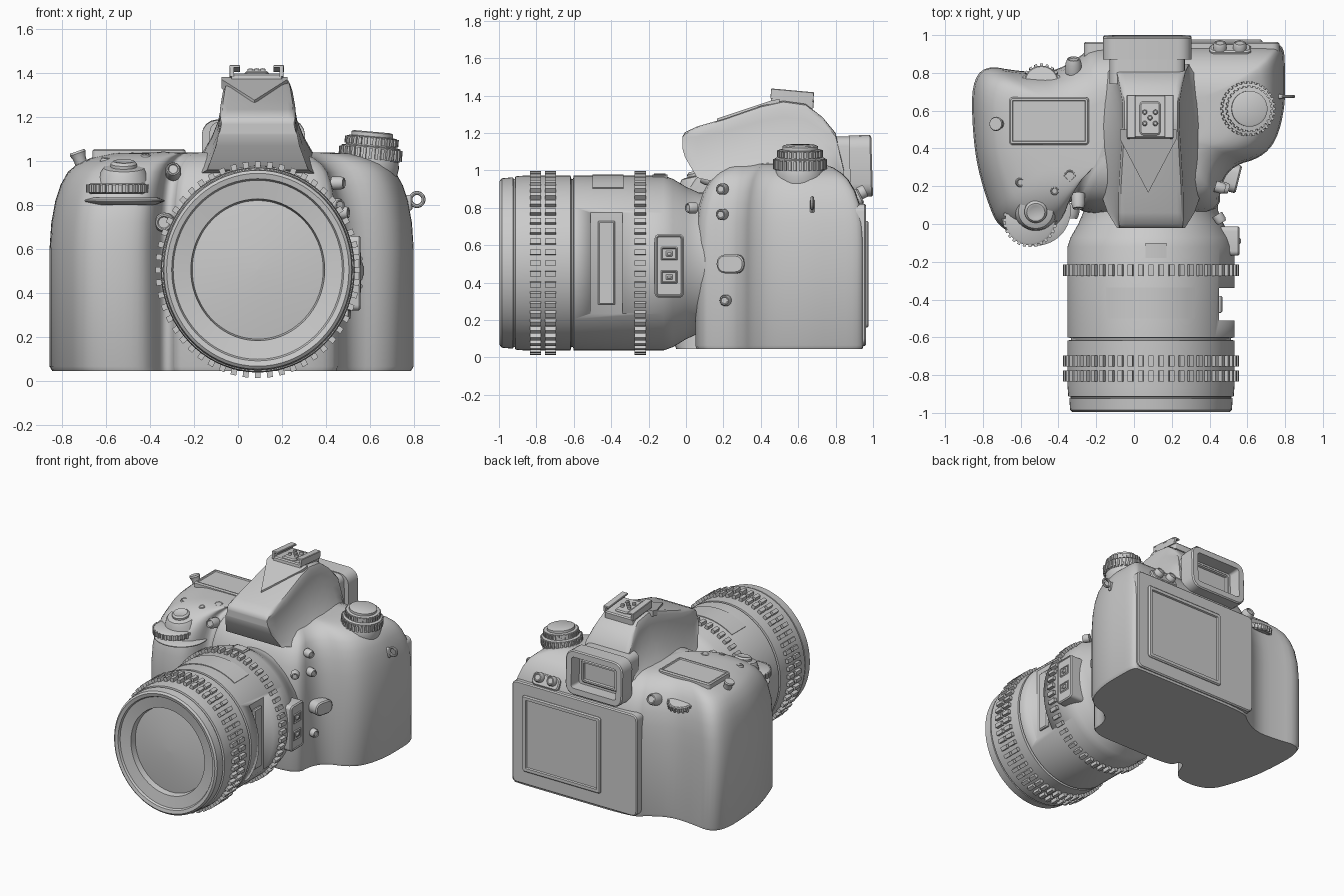
import bpy, bmesh, math
from mathutils import Vector

if "Cube" in bpy.data.objects:
    bpy.data.objects.remove(bpy.data.objects["Cube"])

CX, CZ, ZS = 0.09, 0.505, 1.058      # lens axis and slight vertical stretch


def finish(name, bm, angle=35):
    bmesh.ops.recalc_face_normals(bm, faces=bm.faces)
    me = bpy.data.meshes.new(name)
    bm.to_mesh(me)
    bm.free()
    me.polygons.foreach_set("use_smooth", [True] * len(me.polygons))
    me.set_sharp_from_angle(angle=math.radians(angle))
    ob = bpy.data.objects.new(name, me)
    bpy.context.collection.objects.link(ob)
    return ob


def add_loft(bm, rings):
    vs = [[bm.verts.new(p) for p in r] for r in rings]
    n = len(vs[0])
    for a, b in zip(vs, vs[1:]):
        for i in range(n):
            j = (i + 1) % n
            bm.faces.new((a[i], a[j], b[j], b[i]))
    bm.faces.new(vs[0][::-1])
    bm.faces.new(vs[-1])


def loft(name, rings, angle=35):
    bm = bmesh.new()
    add_loft(bm, rings)
    return finish(name, bm, angle)


def chaikin(pts, times=2):
    for _ in range(times):
        out = []
        for i, p in enumerate(pts):
            a, b = Vector(p), Vector(pts[(i + 1) % len(pts)])
            out += [a.lerp(b, 0.25), a.lerp(b, 0.75)]
        pts = out
    return pts


def basis(d):
    w = Vector(d).normalized()
    u = Vector((0, 1, 0)) if abs(w.x) > 0.9 else Vector((1, 0, 0))
    u = (u - w * u.dot(w)).normalized()
    return u, w.cross(u), w


def turned(name, base, d, profile, segs=28):
    """Round part: profile of (radius, height) along direction d."""
    u, v, w = basis(d)
    o = Vector(base)
    ang = [2 * math.pi * i / segs for i in range(segs)]
    return loft(name, [[o + w * h + (u * math.cos(a) + v * math.sin(a)) * r for a in ang]
                       for r, h in profile])


def button(name, base, d, r, h):
    return turned(name, base, d, [(r, 0), (r, h * .7), (r * .8, h), (r * .65, h), (r * .55, h * .93)])


def block(name, c, d, hw, hh, depth, r=.02, border=0, sink=0):
    """Rounded slab, outer face centred at c facing d; optional sunken middle."""
    u, v, w = basis(d)
    o = Vector(c)

    def ring(inset, h):
        pts = []
        for k, (sx, sy) in enumerate(((1, 1), (-1, 1), (-1, -1), (1, -1))):
            rr = max(r - inset, .003)
            for i in range(5):
                a = math.pi / 2 * (k + i / 4)
                pts.append(o + u * (sx * (hw - inset - rr) + rr * math.cos(a))
                           + v * (sy * (hh - inset - rr) + rr * math.sin(a)) + w * h)
        return pts
    b = min(.008, depth * .3)
    rings = [ring(0, -depth), ring(0, -b), ring(b, 0)]
    if border:
        rings += [ring(border, 0), ring(border + .004, -sink)]
    return loft(name, rings)


def ribs(name, base, d, R, count, bands, width, out, stretch=1.0):
    """Knurling: small boxes around an axis, one set per (h0, h1) band."""
    u, v, w = basis(d)
    bm = bmesh.new()
    for h0, h1 in bands:
        for i in range(count):
            a = 2 * math.pi * i / count
            rd = u * math.cos(a) + v * math.sin(a)
            tg = (v * math.cos(a) - u * math.sin(a)) * width / 2
            rings = []
            for h in (h0, h1):
                q = [rd * (R - .015) - tg, rd * (R + out) - tg, rd * (R + out) + tg, rd * (R - .015) + tg]
                rings.append([Vector((p.x, p.y, p.z * stretch)) + w * h + Vector(base) for p in q])
            add_loft(bm, rings)
    return finish(name, bm)


# Body: plan outline lofted upwards with shrinking shoulders
plan = [(.45, .05), (.46, .22), (.53, .31), (.67, .35), (.755, .44), (.80, .62), (.80, .80), (.795, .94),
        (.74, .95), (.3, .95), (-.22, .95), (-.29, .88), (-.44, .80), (-.62, .81), (-.79, .84), (-.86, .74),
        (-.855, .5), (-.83, .3), (-.77, .1), (-.72, -.01), (-.62, -.06), (-.46, -.06), (-.39, .0),
        (-.35, .12), (-.30, .12), (-.28, .05), (.1, .05)]
plan = chaikin(plan)
levels = [(.045, .985, .985), (.065, 1, 1), (.6, 1, 1), (.72, .99, .99), (.82, .968, .955), (.89, .94, .90),
          (.95, .90, .82), (.985, .85, .74), (1.015, .77, .64), (1.035, .66, .52), (1.04, .5, .4)]
loft("camera_body", [[(-.03 + (p[0] + .03) * sx, .5 + (p[1] - .5) * sy, z) for p in plan]
                     for z, sx, sy in levels], 50)

# Viewfinder hump: sections from front to back (y, base z, top z, top half width, base half width)
hump = [(-.02, 1.12, 1.18, .165, .18), (-.005, 1.07, 1.205, .17, .19), (.06, .96, 1.235, .172, .23),
        (.2, .93, 1.275, .17, .28), (.4, .94, 1.345, .158, .32), (.52, .94, 1.372, .15, .33),
        (.64, .94, 1.355, .15, .32), (.73, .94, 1.285, .165, .30), (.80, .94, 1.2, .18, .27), (.845, .9, 1.0, .2, .25)]
rings = []
for y, zb, zt, wt, wb in hump:
    side = [(wt + (wb - wt) * (1 - t) ** 2.2, zb + (zt - zb) * t) for t in (0, .12, .25, .4, .6, .8, .93)]
    side += [(wt * .93, zb + (zt - zb) * .985), (wt * .8, zt)]
    rings.append([(CX + w, y, z) for w, z in side] + [(CX - w, y, z) for w, z in reversed(side)])
loft("viewfinder_hump", rings, 40)

# Raised wedge on top of the hump
wedge = [(.075, .165, 1.265), (.225, .45, 1.36), (.225, .5, 1.37), (-.075, .5, 1.37), (-.075, .45, 1.36)]
loft("hump_wedge", [[(x, y, z - .03) for x, y, z in wedge], [(x, y, z + .012) for x, y, z in wedge]])

# Accessory shoe
tilt = (0, .09, 1)
block("shoe_plate", (.085, .57, 1.39), tilt, .115, .115, .05, .01)
for s in (-1, 1):
    block("shoe_rail_wall", (.085 + s * .113, .57, 1.425), tilt, .01, .115, .05, .005)
    block("shoe_rail_lip", (.085 + s * .1, .57, 1.428), tilt, .024, .115, .012, .005)
block("shoe_contact_pad", (.085, .56, 1.403), tilt, .055, .09, .03, .02)
for dx, dy in ((0, 0), (-.028, -.03), (.028, -.03), (-.028, .03), (.028, .03)):
    turned("shoe_contact", (.085 + dx, .56 + dy, 1.39), tilt, [(.013, 0), (.013, .028), (.008, .032)], 12)

# Eyepiece
block("eyepiece_base", (.07, .90, 1.0), (0, 1, 0), .20, .18, .16, .05)
block("eyepiece_cup", (.07, .995, 1.025), (0, 1, .03), .235, .165, .12, .07, .05, .09)
block("eyepiece_window", (.07, .93, 1.02), (0, 1, 0), .15, .085, .03, .02, .02, .015)

# Back panel and screen
block("back_panel", (.2525, .963, .44), (0, 1, 0), .518, .38, .12, .04)
block("screen", (.355, .976, .445), (0, 1, 0), .325, .285, .03, .02, .03, .012)
block("rear_button_base", (.51, .935, .865), (0, 1, .5), .11, .045, .12, .03)
for x in (.455, .56):
    button("rear_button", (x, .925, .875), (0, 1, .5), .035, .04)

# Right-hand top display and buttons
block("top_display", (-.45, .545, 1.055), (0, 0, 1), .212, .127, .11, .02, .018, .008)
for x, y, r, z in ((-.60, .225, .028, .985), (-.42, .18, .025, 1.0), (-.34, .26, .036, 1.01)):
    button("top_button", (x, y, z - .02), (0, -.1, 1), r, .05)
turned("shutter_base", (-.52, .08, .90), (0, -.2, 1), [(.12, 0), (.105, .05), (.092, .07), (.07, .075)])
button("shutter_button", (-.52, .07, .96), (0, -.2, 1), .06, .04)
turned("left_strap_post", (-.70, .53, .95), (-.35, 0, 1), [(.025, 0), (.03, .07), (.038, .09), (.034, .1)], 16)

# Front and rear command dials
turned("front_dial", (-.55, .02, .85), (0, 0, 1), [(.12, 0), (.132, .008), (.132, .042), (.12, .05)], 40)
ribs("front_dial_ribs", (-.55, .02, .85), (0, 0, 1), .13, 28, [(.006, .044)], .016, .013)
turned("front_dial_lip", (-.52, .07, .80), (0, 0, 1), [(.14, 0), (.185, .016), (.185, .022), (.15, .035)], 40)
turned("rear_dial", (-.49, .74, .88), (0, .25, 1), [(.085, 0), (.092, .008), (.092, .037), (.085, .045)])
ribs("rear_dial_ribs", (-.49, .74, .88), (0, .25, 1), .09, 20, [(.004, .04)], .014, .012)
button("rear_thumb_button", (-.32, .80, .90), (0, 1, .4), .042, .08)

# Grip-side front lamp and button
button("focus_lamp", (-.295, .16, .945), (0, -1, .25), .036, .08)
button("front_button", (-.33, .11, .72), (-.1, -1, 0), .045, .08)

# Mode dial on the left shoulder
md, mo = (.09, 0, 1), (.585, .61, .83)
turned("mode_dial_base", mo, md, [(.09, 0), (.125, .08), (.135, .15), (.13, .175)], 36)
turned("mode_dial_lower", mo, md, [(.135, .175), (.135, .235), (.115, .24), (.115, .28), (.095, .283), (.095, .3), (.085, .305)], 40)
ribs("mode_dial_lower_ribs", mo, md, .133, 32, [(.18, .23)], .014, .012)
ribs("mode_dial_upper_ribs", mo, md, .113, 28, [(.244, .277)], .014, .01)

# Right strap ring
bpy.ops.mesh.primitive_torus_add(location=(.815, .675, .825), rotation=(math.pi / 2, 0, 0), major_radius=.03,
                                 minor_radius=.009, major_segments=20, minor_segments=8)
bpy.context.object.name = "strap_ring"
block("strap_ring_mount", (.795, .675, .81), (1, 0, 0), .012, .035, .06, .008)

# Side controls by the lens
for y, z, x in ((.2, .9, .43), (.2, .765, .45), (.22, .305, .455)):
    button("side_button", (x, y, z), (1, -.3, 0), .03, .055)
block("lens_release", (.555, .235, .5), (1, -.25, 0), .075, .05, .13, .045)
button("upper_side_button", (.44, .05, .8), (.6, -1, 0), .03, .05)

# Lens barrel turned about the y axis
prof = [(.002, -.945), (.15, -.94), (.298, -.92), (.305, -.962), (.385, -.975), (.392, -.99), (.415, -.996),
        (.428, -.985), (.433, -.925), (.425, -.922), (.425, -.915), (.438, -.912), (.442, -.86), (.442, -.617), (.424, -.613),
        (.424, -.604), (.442, -.60), (.442, -.12), (.425, -.07), (.385, .0), (.355, .07), (.355, .12)]
N = 72


def lens_pt(r, a, y):
    return (CX + r * math.cos(a), y, CZ + r * ZS * math.sin(a))


barrel = loft("lens_barrel", [[lens_pt(r, 2 * math.pi * i / N, y) for i in range(N)] for r, y in prof], 30)
ribs("lens_grip_ribs", (CX, 0, CZ), (0, 1, 0), .442, 52, [(-.835, -.775), (-.755, -.695), (-.275, -.215)],
     .026, .024, ZS)

# Side recess in the barrel with its inner plate
cutter = block("recess_cutter", (.70, -.425, .505), (1, 0, 0), .085, .277, .25, .005)
cutter.hide_render = True
cutter.hide_set(True)
cut = barrel.modifiers.new("side_recess", 'BOOLEAN')
cut.operation, cut.object, cut.solver = 'DIFFERENCE', cutter, 'EXACT'
block("recess_plate", (.468, -.425, .505), (1, 0, 0), .045, .225, .03, .005)


# Curved windows on top of the barrel
def curved_patch(name, x0, x1, y0, y1, lift):
    a0, a1 = (math.acos((x - CX) / .442) for x in (x0, x1))
    rings = []
    for i in range(13):
        a = a0 + (a1 - a0) * i / 12
        rings.append([lens_pt(r, a, y) for r, y in ((.43, y0), (.442 + lift, y0), (.442 + lift, y1), (.43, y1))])
    return loft(name, rings)


curved_patch("distance_window", -.145, .32, -.50, -.335, .005)
curved_patch("index_window_frame", .06, .17, -.18, -.10, .006)
curved_patch("index_window", .072, .158, -.17, -.11, .010)

# Lens switch panel
block("lens_switch_panel", (.558, -.09, .49), (1, 0, 0), .078, .17, .16, .025, .012, .005)
for z in (.43, .555):
    block("lens_switch_well", (.559, -.09, z), (1, 0, 0), .045, .035, .02, .006, .006, .006)
    block("lens_switch", (.566, -.09, z), (1, 0, 0), .018, .014, .03, .004)
